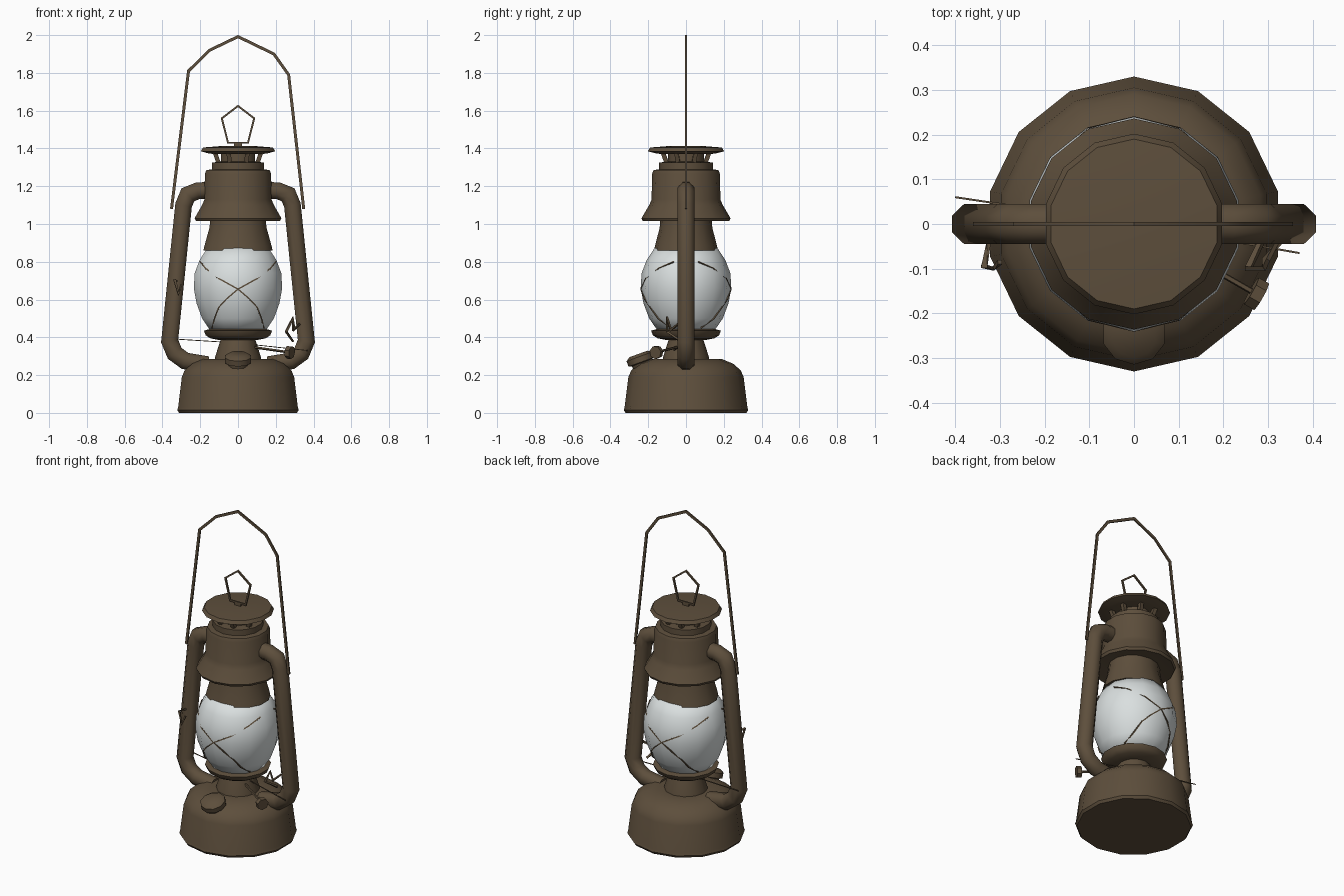
import bpy, bmesh, math
from mathutils import Vector

if "Cube" in bpy.data.objects:
    bpy.data.objects.remove(bpy.data.objects["Cube"])


def material(name, rgb):
    m = bpy.data.materials.new(name)
    m.diffuse_color = (*rgb, 1)
    m.use_nodes = True
    m.node_tree.nodes["Principled BSDF"].inputs["Base Color"].default_value = m.diffuse_color
    return m


BROWN = material("weathered brown metal", (0.110, 0.077, 0.045))
GLASS = material("frosted white glass", (0.70, 0.74, 0.74))


def finish(name, bm, mat, angle=40):
    bmesh.ops.recalc_face_normals(bm, faces=bm.faces)
    me = bpy.data.meshes.new(name)
    bm.to_mesh(me)
    bm.free()
    me.materials.append(mat)
    ob = bpy.data.objects.new(name, me)
    bpy.context.collection.objects.link(ob)
    bpy.ops.object.select_all(action='DESELECT')
    ob.select_set(True)
    bpy.context.view_layer.objects.active = ob
    bpy.ops.object.shade_smooth_by_angle(angle=math.radians(angle))
    return ob


def skin(bm, rings):
    """Bridge equal rings of points and cap both ends."""
    rows = [[bm.verts.new(p) for p in r] for r in rings]
    n = len(rows[0])
    for a, b in zip(rows, rows[1:]):
        for i in range(n):
            j = (i + 1) % n
            bm.faces.new((a[i], a[j], b[j], b[i]))
    bm.faces.new(rows[0])
    bm.faces.new(rows[-1])


def lathe(name, profile, mat=BROWN, sides=14, sy=1.0, angle=40):
    bm = bmesh.new()
    rings = []
    for r, z in profile:
        ts = [math.pi / 2 + 2 * math.pi * i / sides for i in range(sides)]
        rings.append([(r * math.cos(t), r * sy * math.sin(t), z) for t in ts])
    skin(bm, rings)
    return finish(name, bm, mat, angle)


def sweep(name, pts, rw, rd, sides=8, closed=False, angle=50):
    """Tube along a path: rw = radius across the path, rd = radius in depth."""
    pts = [Vector(p) for p in pts]
    if closed:
        mid = (pts[0] + pts[-1]) / 2
        pts = [mid] + pts + [mid]
    rings = []
    for i, p in enumerate(pts):
        a = (p - pts[i - 1]).normalized() if i else None
        b = (pts[i + 1] - p).normalized() if i < len(pts) - 1 else None
        a, b = a or b, b or a
        t = (a + b).normalized()
        ref = Vector((0, 1, 0)) if abs(t.y) < 0.9 else Vector((0, 0, 1))
        n1 = t.cross(ref).normalized()
        n2 = n1.cross(t)
        w = rw / max(0.6, t.dot(a))
        off = math.pi / sides
        rings.append([p + n1 * w * math.cos(2 * math.pi * k / sides + off)
                      + n2 * rd * math.sin(2 * math.pi * k / sides + off)
                      for k in range(sides)])
    bm = bmesh.new()
    skin(bm, rings)
    return finish(name, bm, BROWN, angle)


# Fuel tank, burner and the ring that seats the glass
lathe("fuel_tank", [(0.32, 0), (0.33, 0.015), (0.325, 0.03), (0.305, 0.19),
                    (0.29, 0.225), (0.25, 0.26), (0.19, 0.285), (0.12, 0.285)])
lathe("burner_cone", [(0.125, 0.27), (0.12, 0.30), (0.088, 0.40)], sides=12)
lathe("glass_seat", [(0.10, 0.385), (0.15, 0.395), (0.175, 0.41),
                     (0.185, 0.435), (0.15, 0.445)])

# Glass globe
GLOBE = [(0.15, 0.435), (0.195, 0.50), (0.225, 0.58), (0.24, 0.66),
         (0.235, 0.74), (0.208, 0.81), (0.165, 0.875)]
lathe("glass_globe", GLOBE, GLASS, angle=60)

# Collar, hood and neck
lathe("collar", [(0.188, 0.86), (0.182, 0.885), (0.155, 0.98), (0.15, 1.03)], sy=0.9)
lathe("hood", [(0.14, 1.03), (0.228, 1.015), (0.236, 1.03), (0.195, 1.10),
               (0.182, 1.13), (0.18, 1.265), (0.172, 1.285), (0.14, 1.29)])
lathe("neck", [(0.142, 1.28), (0.142, 1.325), (0.10, 1.33)])
lathe("vent_core", [(0.095, 1.32), (0.095, 1.385)], sides=10)
for i in range(8):
    t = math.pi / 8 + i * math.pi / 4
    c, s = math.cos(t), math.sin(t)
    sweep(f"vent_post_{i + 1}", [(0.11 * c, 0.11 * s, 1.32), (0.135 * c, 0.135 * s, 1.385)],
          0.016, 0.016, 4)
lathe("top_cap", [(0.13, 1.37), (0.165, 1.375), (0.202, 1.385), (0.19, 1.405), (0.10, 1.412)])

# Side air tubes
for side, s in (("left", -1), ("right", 1)):
    path = [(0.14, 1.18), (0.215, 1.175), (0.265, 1.155), (0.288, 1.10),
            (0.362, 0.38), (0.335, 0.315), (0.28, 0.275), (0.16, 0.255)]
    sweep(f"{side}_air_tube", [(s * x, 0, z) for x, z in path], 0.048, 0.048, 8)

# Carrying handle and lifting ring
sweep("carrying_handle", [(-0.352, 0, 1.08), (-0.262, 0, 1.81), (-0.15, 0, 1.92),
                          (0, 0, 1.992), (0.19, 0, 1.90), (0.268, 0, 1.79),
                          (0.348, 0, 1.08)], 0.011, 0.006, 4)
ring = [(0.09 * math.sin(t), 0, 1.53 + 0.095 * math.cos(t))
        for t in [i * math.tau / 5 for i in range(5)]]
ring = [(x, y, z if z > 1.5 else 1.43) for x, y, z in ring]
sweep("lifting_ring", ring, 0.007, 0.007, 4, closed=True)
sweep("lifting_ring_stem", [(0, 0, 1.40), (0, 0, 1.432)], 0.03, 0.007, 4)

# Fuel filler cap, tilted towards the front
cap = lathe("filler_cap", [(0.05, -0.05), (0.055, 0), (0.072, 0.005),
                           (0.072, 0.035), (0.05, 0.05)], sides=10)
cap.location = (0, -0.235, 0.265)
cap.rotation_euler = (math.radians(20), 0, 0)


# Guard wires following the globe, crossing at front and back
def globe_radius(z):
    for (r0, z0), (r1, z1) in zip(GLOBE, GLOBE[1:]):
        if z0 <= z <= z1:
            return r0 + (r1 - r0) * (z - z0) / (z1 - z0)
    return 0.15


wire = [(-72, 0.80), (-50, 0.765), (-25, 0.71), (0, 0.655), (15, 0.605),
        (28, 0.56), (40, 0.50), (60, 0.45)]
for face, fy in (("front", -1), ("back", 1)):
    for side, sx in (("left", 1), ("right", -1)):
        pts = []
        for a, z in wire:
            r, t = globe_radius(z) - 0.002, math.radians(a)
            pts.append((sx * r * math.sin(t), fy * r * math.cos(t), z))
        sweep(f"{face}_{side}_guard_wire", pts, 0.005, 0.005, 4)

# Wick knob, lever and small side hook
sweep("wick_shaft", [(0.07, -0.04, 0.35), (0.28, -0.16, 0.32)], 0.007, 0.007, 5)
sweep("wick_knob", [(0.262, -0.150, 0.322), (0.285, -0.163, 0.319)], 0.035, 0.035, 7)
sweep("globe_lever", [(0.29, -0.03, 0.38), (0.255, -0.10, 0.43), (0.29, -0.10, 0.50),
                      (0.295, -0.08, 0.44), (0.325, -0.04, 0.47)], 0.008, 0.008, 4)
sweep("side_hook", [(-0.325, -0.04, 0.70), (-0.335, -0.095, 0.705),
                    (-0.315, -0.10, 0.63), (-0.30, -0.085, 0.68)], 0.007, 0.007, 4)
sweep("cross_wire", [(-0.40, 0.06, 0.395), (0, 0, 0.37), (0.37, -0.065, 0.33)],
      0.003, 0.003, 4)
